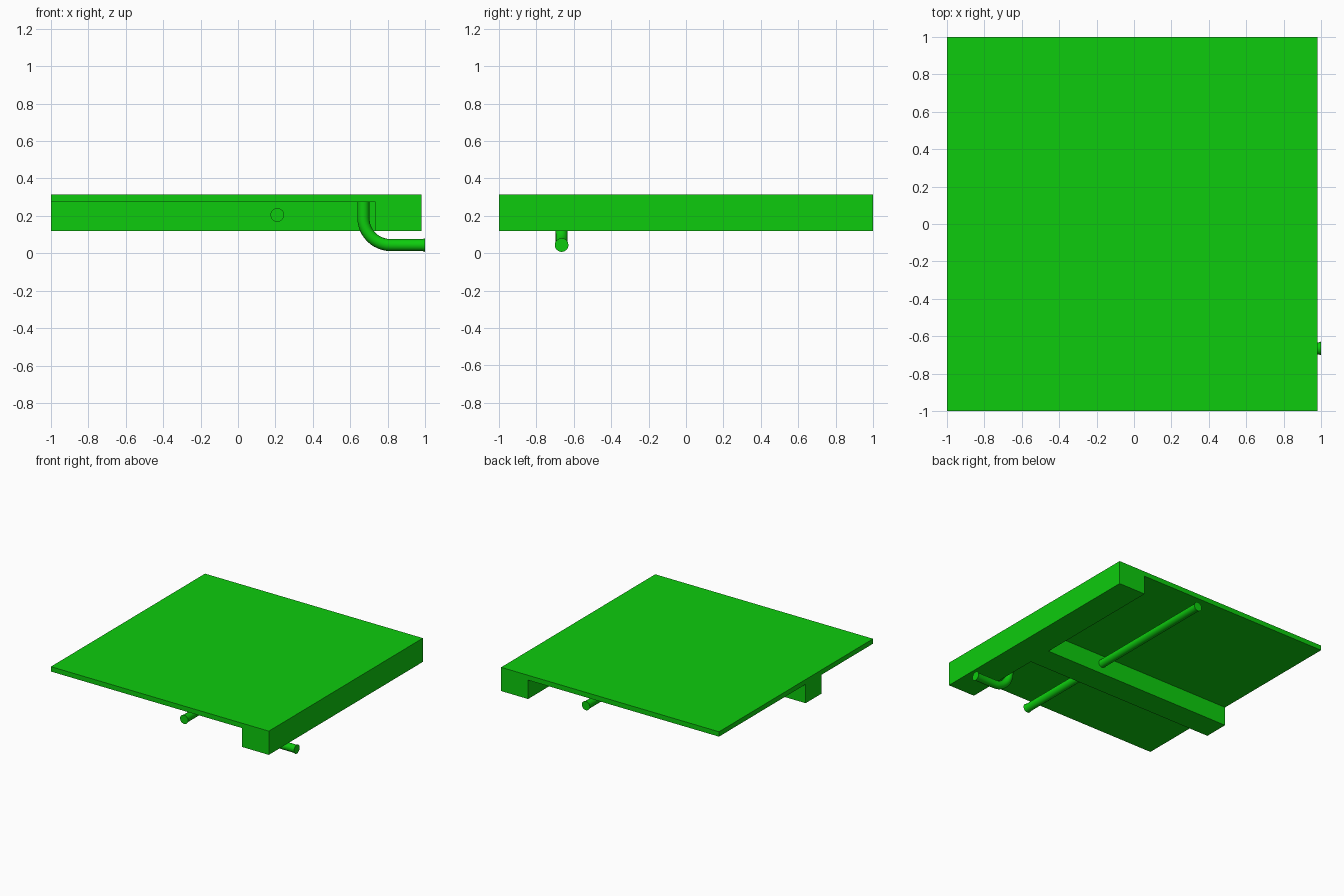
import bpy, bmesh
from math import sin, cos, pi, radians

cube = bpy.data.objects.get("Cube")
if cube:
    bpy.data.objects.remove(cube, do_unlink=True)

green = bpy.data.materials.new("bright_green")
green.use_nodes = True
colour = (0.004, 0.6, 0.004, 1)
green.diffuse_color = colour
green.node_tree.nodes["Principled BSDF"].inputs["Base Color"].default_value = colour


def prism(name, profile, y0, y1):
    """Extrude an (x, z) profile along y."""
    bm = bmesh.new()
    face = bm.faces.new([bm.verts.new((x, y0, z)) for x, z in profile])
    top = bmesh.ops.extrude_face_region(bm, geom=[face])["geom"]
    verts = [v for v in top if isinstance(v, bmesh.types.BMVert)]
    bmesh.ops.translate(bm, verts=verts, vec=(0, y1 - y0, 0))
    bmesh.ops.recalc_face_normals(bm, faces=bm.faces)
    mesh = bpy.data.meshes.new(name)
    bm.to_mesh(mesh)
    bm.free()
    mesh.materials.append(green)
    obj = bpy.data.objects.new(name, mesh)
    bpy.context.collection.objects.link(obj)
    return obj


def tube(name, points, radius):
    """Sweep a capped round tube; each point is (x, y, z, radius factor)."""
    curve = bpy.data.curves.new(name, "CURVE")
    curve.dimensions = "3D"
    curve.bevel_depth = radius
    curve.bevel_resolution = 6
    curve.use_fill_caps = True
    spline = curve.splines.new("POLY")
    spline.points.add(len(points) - 1)
    for p, (x, y, z, factor) in zip(spline.points, points):
        p.co = (x, y, z, 1)
        p.radius = factor
    curve.materials.append(green)
    obj = bpy.data.objects.new(name, curve)
    bpy.context.collection.objects.link(obj)
    bpy.ops.object.select_all(action="DESELECT")
    obj.select_set(True)
    bpy.context.view_layer.objects.active = obj
    bpy.ops.object.convert(target="MESH")
    bpy.ops.object.shade_smooth_by_angle(angle=radians(35))
    return obj


left, right, rail = -1, 0.98, 0.735
low, under, high = 0.12, 0.275, 0.315

# Top plate with the thick rail along its left edge
prism("top_plate_with_rail", [(left, under), (rail, under), (rail, low),
                              (right, low), (right, high), (left, high)], -1, 1)

# Cross beam below the plate
prism("cross_beam", [(left, low), (rail, low), (rail, under), (left, under)],
      -0.333, -0.125)

# Long straight pipe with slightly flared ends
r, flare = 0.032, 1.15
tube("long_pipe", [(0.21, -1, 0.205, flare), (0.21, -0.98, 0.205, 1),
                   (0.21, 0.98, 0.205, 1), (0.21, 1, 0.205, flare)], r)

# Bent outlet pipe running down from the plate and out under the rail
y, bend, cx, cz = -0.665, 0.145, 0.815, 0.189
arc = [(cx - bend * cos(a), y, cz - bend * sin(a), 1)
       for a in (i * pi / 24 for i in range(13))]
tube("outlet_pipe", [(cx - bend, y, under, 1)] + arc +
     [(0.985, y, cz - bend, 1), (1, y, cz - bend, flare)], r)
